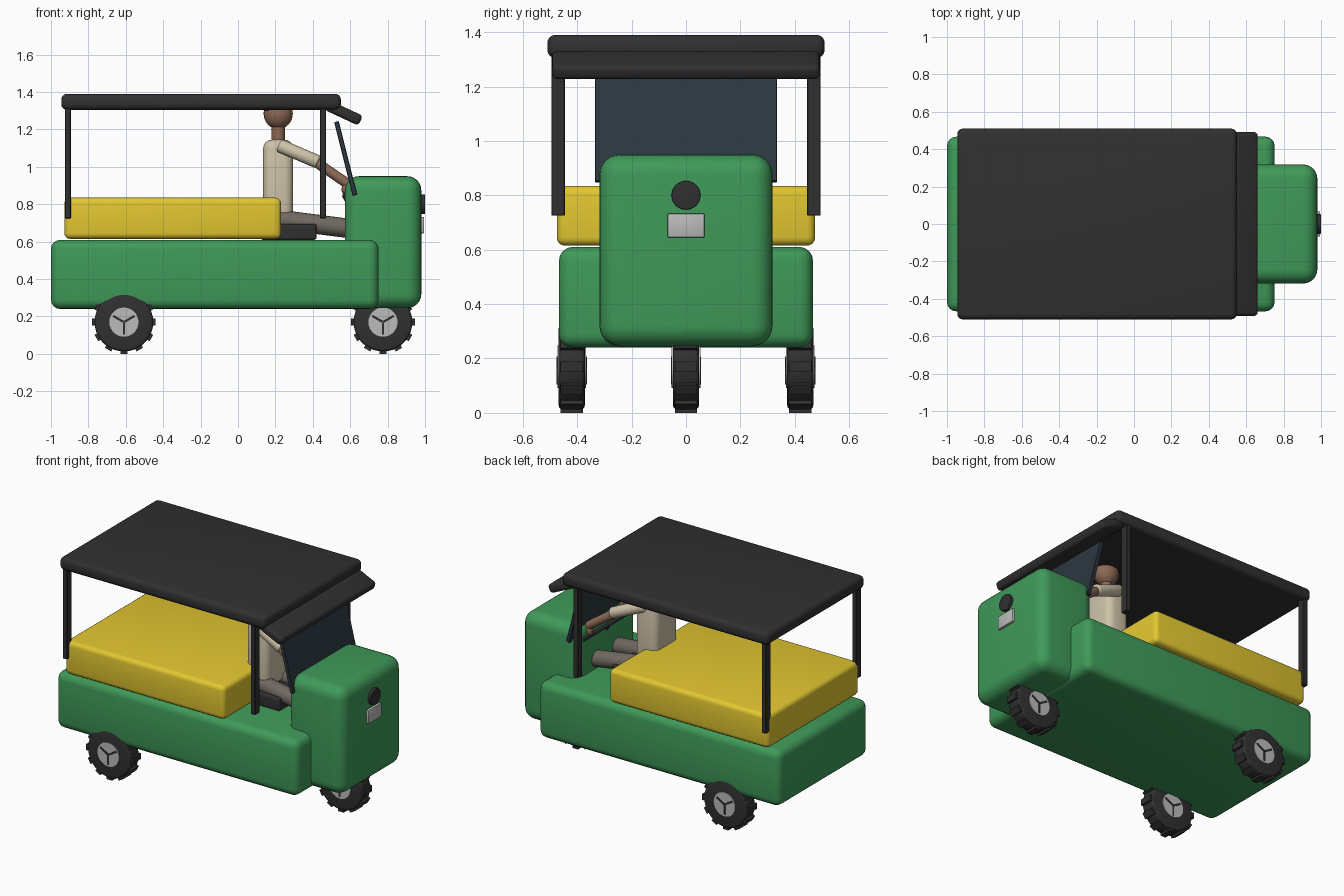
import bpy
from math import pi, cos, sin, radians
from mathutils import Vector

if "Cube" in bpy.data.objects:
    bpy.data.objects.remove(bpy.data.objects["Cube"])


def material(name, rgb):
    m = bpy.data.materials.new(name)
    m.diffuse_color = (*rgb, 1)
    m.use_nodes = True
    m.node_tree.nodes["Principled BSDF"].inputs["Base Color"].default_value = m.diffuse_color
    return m


GREEN = material("green_paint", (0.05, 0.32, 0.10))
YELLOW = material("yellow_vinyl", (0.76, 0.57, 0.03))
BLACK = material("black_trim", (0.03, 0.03, 0.03))
GLASS = material("dark_glass", (0.025, 0.038, 0.05))
METAL = material("light_metal", (0.5, 0.5, 0.5))
SKIN = material("skin", (0.26, 0.14, 0.09))
HAIR = material("hair", (0.03, 0.015, 0.01))
SHIRT = material("shirt", (0.62, 0.55, 0.40))
TROUSERS = material("trousers", (0.16, 0.14, 0.12))


def finish(ob, name, mat, bevel=0, segments=4):
    ob.name = name
    ob.data.materials.append(mat)
    if bevel:
        mod = ob.modifiers.new("bevel", 'BEVEL')
        mod.width, mod.segments = bevel, segments
        mod.limit_method = 'ANGLE'
        bpy.ops.object.modifier_apply(modifier=mod.name)
    bpy.ops.object.shade_smooth_by_angle(angle=radians(35))
    return ob


def box(name, mat, lo, hi, bevel=0, tilt=0, segments=4):
    """Rounded box between two corners, optionally tilted about y."""
    lo, hi = Vector(lo), Vector(hi)
    bpy.ops.mesh.primitive_cube_add(size=1, location=(lo + hi) / 2)
    ob = bpy.context.object
    ob.scale = hi - lo
    bpy.ops.object.transform_apply(location=False, rotation=False, scale=True)
    ob.rotation_euler.y = radians(tilt)
    return finish(ob, name, mat, bevel, segments)


def rod(name, mat, a, b, r, bevel=0, sides=24):
    """Cylinder from point a to point b."""
    a, b = Vector(a), Vector(b)
    bpy.ops.mesh.primitive_cylinder_add(vertices=sides, radius=r, depth=(b - a).length,
                                        location=(a + b) / 2)
    ob = bpy.context.object
    ob.rotation_euler = (b - a).to_track_quat('Z', 'Y').to_euler()
    return finish(ob, name, mat, bevel, 3)


def ball(name, mat, centre, scale):
    bpy.ops.mesh.primitive_uv_sphere_add(segments=28, ring_count=16, radius=1, location=centre)
    ob = bpy.context.object
    ob.scale = scale
    return finish(ob, name, mat)


def wheel(name, x, y, z=0.17):
    def at(angle, radius):
        return x + radius * cos(angle), z + radius * sin(angle)

    rod(name + "_tyre", BLACK, (x, y - 0.048, z), (x, y + 0.048, z), 0.157, 0.015, 36)
    # Tread lugs
    for i in range(12):
        a = 2 * pi * i / 12 + pi / 2
        cx, cz = at(a, 0.155)
        box(name + "_lug", BLACK, (cx - 0.015, y - 0.041, cz - 0.0195),
            (cx + 0.015, y + 0.041, cz + 0.0195), 0, -a * 180 / pi)
    # Rim and three dark spokes on both faces
    rod(name + "_rim", METAL, (x, y - 0.053, z), (x, y + 0.053, z), 0.078, 0, 28)
    for a in (-pi / 2, pi / 6, 5 * pi / 6):
        cx, cz = at(a, 0.034)
        box(name + "_spoke", BLACK, (cx - 0.032, y - 0.056, cz - 0.006),
            (cx + 0.032, y + 0.056, cz + 0.006), 0, -a * 180 / pi)


# Bodywork
box("lower_body", GREEN, (-1, -0.467, 0.24), (0.752, 0.467, 0.61), 0.05)
box("nose", GREEN, (0.572, -0.318, 0.245), (0.98, 0.318, 0.95), 0.075, segments=6)
box("cargo_bench", YELLOW, (-0.928, -0.475, 0.615), (0.23, 0.475, 0.835), 0.03)

# Canopy, visor and windscreen
box("roof", BLACK, (-0.945, -0.51, 1.305), (0.55, 0.51, 1.39), 0.03)
box("visor", BLACK, (0.465, -0.492, 1.26), (0.665, 0.492, 1.318), 0.02, 25)
box("windscreen", GLASS, (0.563, -0.335, 0.843), (0.588, 0.335, 1.248), 0.003, -14, 1)
for s in (-1, 1):
    for x in (-0.91, 0.455):
        y = 0.47 * s
        box("roof_post", BLACK, (x - 0.016, y - 0.025, 0.725), (x + 0.016, y + 0.025, 1.32), 0.003, 0, 1)

# Headlight and number plate blank
rod("headlight", BLACK, (0.96, 0, 0.80), (1.0, 0, 0.80), 0.053, 0.004, 32)
box("front_plate", METAL, (0.96, -0.068, 0.645), (0.995, 0.068, 0.733), 0.004, 0, 2)

# Wheels: one in front, two at the rear
wheel("front_wheel", 0.775, 0)
for s, side in ((-1, "right"), (1, "left")):
    wheel("rear_wheel_" + side, -0.61, 0.42 * s)

# Driver seat and handlebar
box("driver_seat", BLACK, (0.12, -0.17, 0.61), (0.42, 0.17, 0.695), 0.012)
rod("handlebar", BLACK, (0.572, -0.25, 0.85), (0.572, 0.25, 0.85), 0.013, 0, 16)
rod("steering_stem", BLACK, (0.572, 0, 0.85), (0.66, 0, 0.70), 0.018, 0, 16)

# Driver
box("torso", SHIRT, (0.135, -0.12, 0.69), (0.295, 0.12, 1.145), 0.045)
rod("neck", SKIN, (0.215, 0, 1.12), (0.215, 0, 1.23), 0.036)
ball("head", SKIN, (0.215, 0, 1.285), (0.078, 0.072, 0.083))
ball("hair", HAIR, (0.21, 0, 1.325), (0.085, 0.078, 0.045))
for s in (-1, 1):
    rod("upper_arm", SHIRT, (0.22, 0.125 * s, 1.115), (0.43, 0.155 * s, 1.025), 0.036, 0.01)
    rod("forearm", SKIN, (0.40, 0.15 * s, 1.037), (0.60, 0.18 * s, 0.90), 0.027, 0.008)
    ball("hand", SKIN, (0.585, 0.18 * s, 0.88), (0.032, 0.032, 0.035))
    rod("thigh", TROUSERS, (0.21, 0.085 * s, 0.72), (0.60, 0.11 * s, 0.67), 0.052, 0.012)
